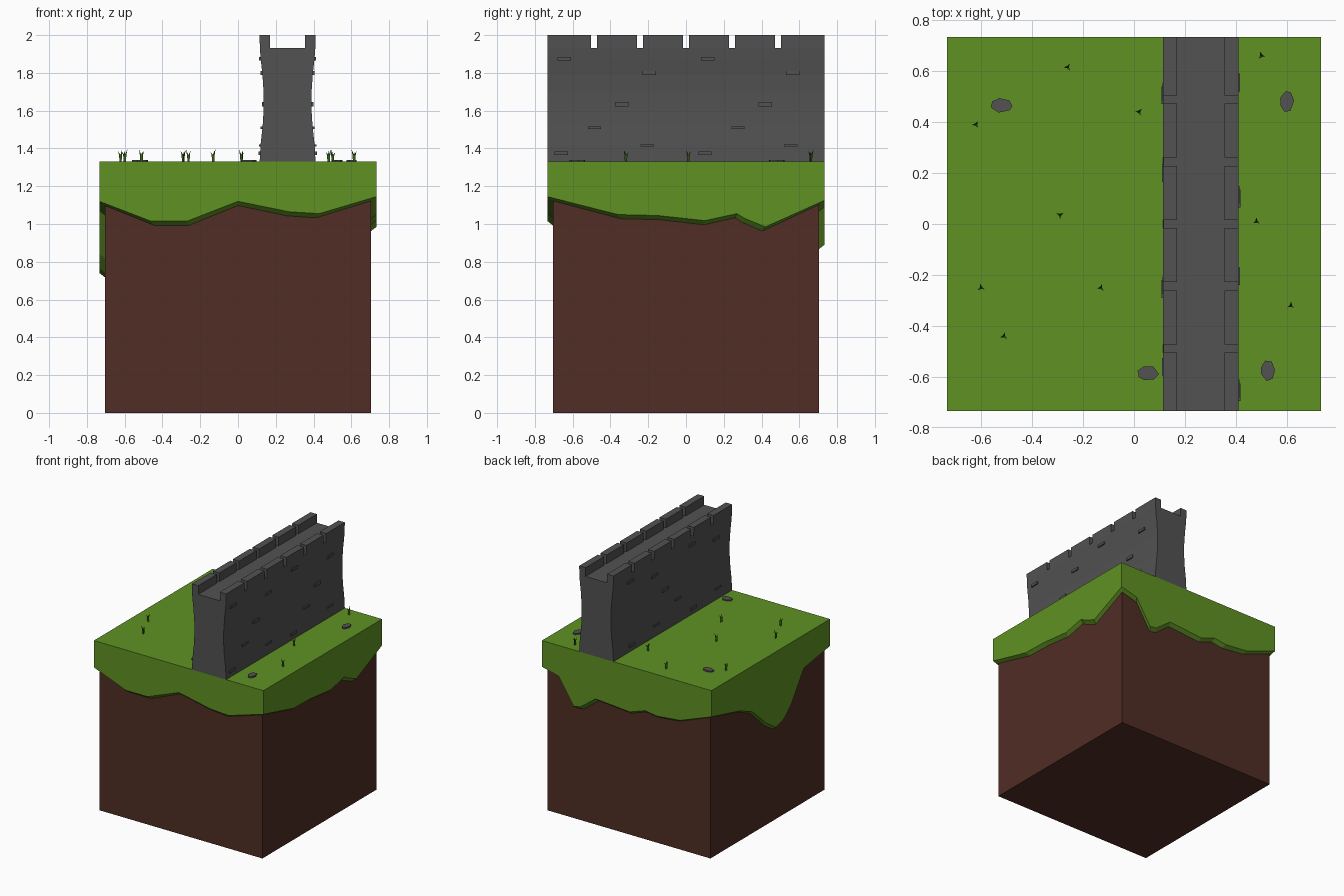
import bpy, bmesh, math, random

if "Cube" in bpy.data.objects:
    bpy.data.objects.remove(bpy.data.objects["Cube"])
random.seed(4)


def mat(name, rgb):
    m = bpy.data.materials.new(name)
    m.diffuse_color = (*rgb, 1)
    m.use_nodes = True
    m.node_tree.nodes["Principled BSDF"].inputs["Base Color"].default_value = m.diffuse_color
    return m


GRASS = mat("grass green", (0.115, 0.285, 0.016))
BLADE = mat("dark blade green", (0.04, 0.115, 0.008))
DIRT = mat("brown earth", (0.08, 0.026, 0.018))
STONE = mat("grey stone", (0.084, 0.084, 0.084))


def finish(name, bm, material):
    bmesh.ops.recalc_face_normals(bm, faces=bm.faces)
    me = bpy.data.meshes.new(name)
    bm.to_mesh(me)
    bm.free()
    me.materials.append(material)
    ob = bpy.data.objects.new(name, me)
    bpy.context.collection.objects.link(ob)
    return ob


def prism(bm, profile, y0, y1):
    """Extrude an x-z outline from y0 to y1."""
    a = [bm.verts.new((x, y0, z)) for x, z in profile]
    b = [bm.verts.new((x, y1, z)) for x, z in profile]
    n = len(a)
    bm.faces.new(a)
    bm.faces.new(b[::-1])
    for i in range(n):
        j = (i + 1) % n
        bm.faces.new((a[j], a[i], b[i], b[j]))


def box(bm, x0, x1, y0, y1, z0, z1):
    prism(bm, [(x0, z0), (x1, z0), (x1, z1), (x0, z1)], y0, y1)


# Earth block
TOP, R, RI = 1.33, 0.733, 0.705
bm = bmesh.new()
box(bm, -RI, RI, -RI, RI, 0, TOP - 0.02)
finish("earth_block", bm, DIRT)

# Grass cap with ragged skirt: (position along side, lower edge height)
front = [(-R, 1.12), (-.46, 1.015), (-.27, 1.015), (0, 1.12), (.27, 1.065), (.43, 1.055)]
right = [(-R, 1.145), (-.36, 1.05), (-.15, 1.045), (.1, 1.018), (.27, 1.055),
         (.31, 1.03), (.42, .985)]
back = [(R, 1.125), (.59, 1.09), (.46, .89), (.40, .90), (.27, .998), (-.026, .975),
        (-.157, 1.02), (-.26, 1.005), (-.46, 1.025)]
left = [(R, 1.125), (.373, 1.035), (.224, .97), (.062, .823), (-.062, .74),
        (-.16, .765), (-.248, .84), (-.41, 1.07)]
rim = ([(t, -R, z) for t, z in front] + [(R, t, z) for t, z in right]
       + [(t, R, z) for t, z in back] + [(-R, t, z) for t, z in left])
bm = bmesh.new()
k = RI / R
top = [bm.verts.new((x, y, TOP)) for x, y, z in rim]
low = [bm.verts.new((x, y, z)) for x, y, z in rim]
inner = [bm.verts.new((x * k, y * k, z - 0.022)) for x, y, z in rim]
bm.faces.new(top)
for i in range(len(rim)):
    j = (i + 1) % len(rim)
    bm.faces.new((low[i], low[j], top[j], top[i]))
    bm.faces.new((inner[i], inner[j], low[j], low[i]))
finish("grass_cap", bm, GRASS)

# Wall body: waisted profile with a walkway on top
CX, WALK = 0.2625, 1.932
waist = [(TOP, .148), (1.42, .143), (1.52, .132), (1.6, .127), (1.7, .127),
         (1.8, .134), (1.87, .142), (WALK, .147)]


def half_width(z):
    for (z0, w0), (z1, w1) in zip(waist, waist[1:]):
        if z <= z1:
            return w0 + (w1 - w0) * (z - z0) / (z1 - z0)
    return 0.148


bm = bmesh.new()
prism(bm, [(CX + w, z) for z, w in waist] + [(CX - w, z) for z, w in waist[::-1]], -R, R)
finish("wall_body", bm, STONE)

# Merlons along both edges, split by narrow gaps
bm = bmesh.new()
cuts = [-R] + [c + d for c in (-.488, -.244, 0, .244, .488) for d in (-.016, .016)] + [R]
for s in (-1, 1):
    outline = [(CX + s * .147, WALK), (CX + s * .148, 2), (CX + s * .093, 2), (CX + s * .093, WALK)]
    for y0, y1 in zip(cuts[::2], cuts[1::2]):
        prism(bm, outline, y0, y1)
finish("merlons", bm, STONE)

# Raised bricks: (y, z, height), the pattern repeats every 0.76
bm = bmesh.new()
rows = [(-.645, 1.875, .02), (-.195, 1.80, .02), (-.34, 1.635, .024),
        (-.485, 1.51, .014), (-.205, 1.415, .012), (-.66, 1.375, .02)]
for s, shift in ((1, 0), (-1, .405)):
    for y, z, h in rows:
        for yy in (y + shift - .76, y + shift, y + shift + .76):
            if abs(yy) < .68:
                xo = CX + s * (half_width(z) + .009)
                xi = CX + s * (half_width(z) - .02)
                box(bm, min(xi, xo), max(xi, xo), yy - .035, yy + .035, z - h / 2, z + h / 2)
finish("raised_bricks", bm, STONE)

# Flat stones lying in the grass
bm = bmesh.new()
for x, y, rx, ry in ((-.52, .465, .043, .029), (.6, .48, .028, .042),
                     (.055, -.585, .043, .029), (.525, -.575, .028, .042)):
    ring = []
    for i in range(7):
        a = math.tau * i / 7 + random.uniform(-.2, .2)
        ring.append((x + rx * math.cos(a), y + ry * math.sin(a)))
    b = [bm.verts.new((px, py, TOP - .005)) for px, py in ring]
    t = [bm.verts.new((px, py, TOP + .01)) for px, py in ring]
    bm.faces.new(t)
    for i in range(7):
        j = (i + 1) % 7
        bm.faces.new((b[i], b[j], t[j], t[i]))
finish("flat_stones", bm, STONE)

# Grass tufts: three thin leaning blades each
bm = bmesh.new()
for x, y in ((-.26, .615), (-.62, .39), (.02, .44), (-.29, .035), (-.6, -.25),
             (-.13, -.25), (-.51, -.44), (.5, .66), (.48, .01), (.615, -.32)):
    turn = random.uniform(0, math.tau)
    for i in range(3):
        a = turn + math.tau * i / 3
        c, s = math.cos(a), math.sin(a)
        base = [bm.verts.new((x + c * .002 + .005 * math.cos(b), y + s * .002 + .005 * math.sin(b), TOP - .003))
                for b in (a, a + math.tau / 3, a - math.tau / 3)]
        mid = [bm.verts.new((v.co.x + c * .003, v.co.y + s * .003, TOP + .035)) for v in base]
        tip = bm.verts.new((x + c * .016, y + s * .016, TOP + .066 - .008 * i))
        for p in range(3):
            q = (p + 1) % 3
            bm.faces.new((base[p], base[q], mid[q], mid[p]))
            bm.faces.new((mid[p], mid[q], tip))
finish("grass_tufts", bm, BLADE)
